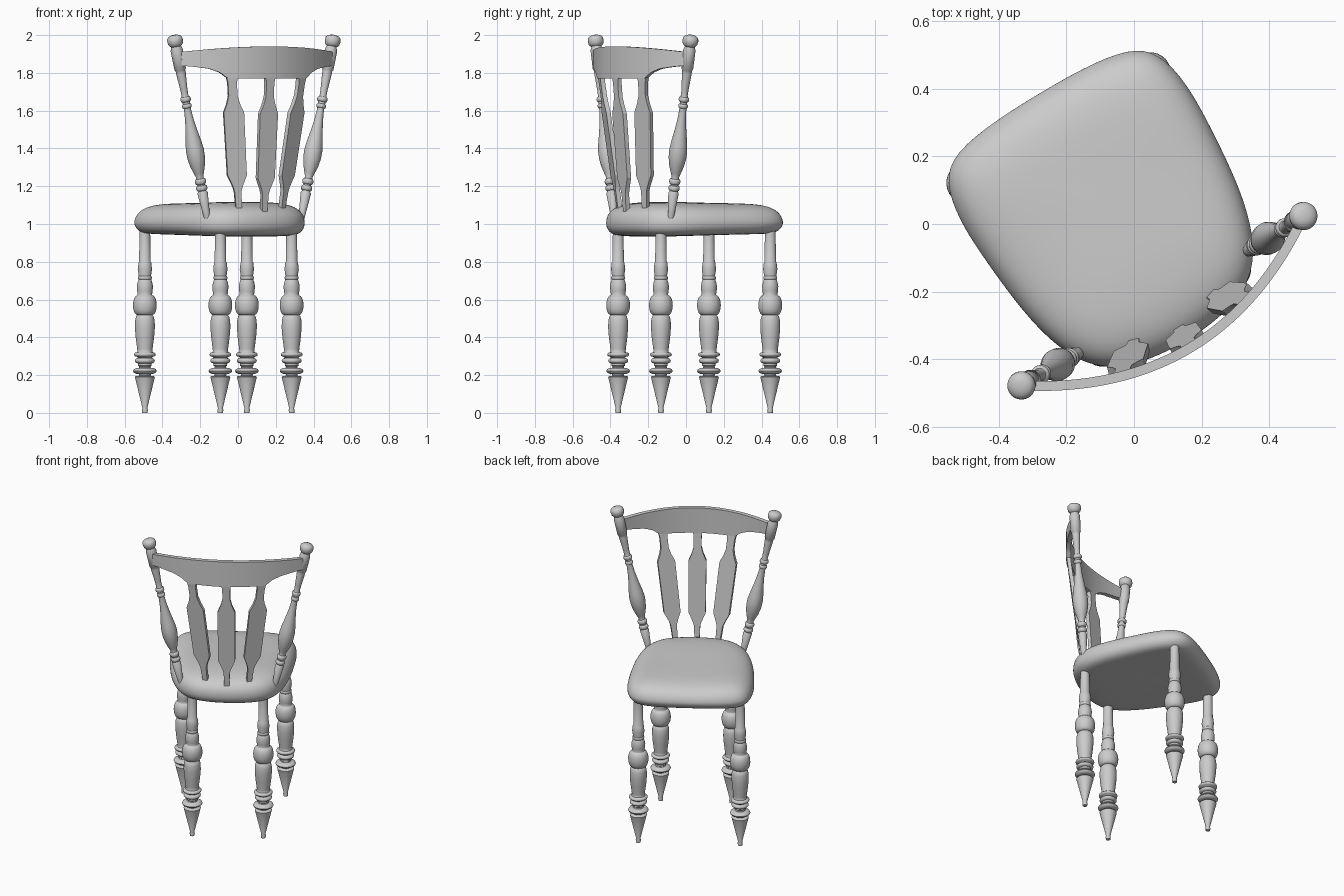
import bpy, math
from mathutils import Vector, Matrix

if "Cube" in bpy.data.objects:
    bpy.data.objects.remove(bpy.data.objects["Cube"])

# Chair is turned about z; parts are built in the chair's own frame (x across, +y = seat front)
TURN = Matrix.Rotation(math.radians(31), 4, 'Z') @ Matrix.Translation((-0.045, 0, 0))


def make(name, verts, faces, angle=35, subsurf=0):
    me = bpy.data.meshes.new(name)
    me.from_pydata([TURN @ Vector(v) for v in verts], [], faces)
    ob = bpy.data.objects.new(name, me)
    bpy.context.collection.objects.link(ob)
    if subsurf:
        m = ob.modifiers.new("round", 'SUBSURF')
        m.levels = m.render_levels = subsurf
    bpy.ops.object.select_all(action='DESELECT')
    ob.select_set(True)
    bpy.context.view_layer.objects.active = ob
    bpy.ops.object.shade_smooth_by_angle(angle=math.radians(angle))
    return ob


def loft(rings):
    """Join equal-length closed rings, capping both ends."""
    n = len(rings[0])
    verts = [p for r in rings for p in r]
    faces = [(i*n+j, i*n+(j+1) % n, (i+1)*n+(j+1) % n, (i+1)*n+j)
             for i in range(len(rings)-1) for j in range(n)]
    faces.append(tuple(range(n))[::-1])
    faces.append(tuple((len(rings)-1)*n+j for j in range(n)))
    return verts, faces


def turned(name, profile, base, top, n=28):
    """Turned spindle: profile is (height, radius), axis runs base to top."""
    base, top = Vector(base), Vector(top)
    d = (top-base)/(top.z-base.z)
    q = Vector((0, 0, 1)).rotation_difference(d)
    rings = []
    for z, r in profile:
        c = base+d*(z-base.z)
        rings.append([c+q @ Vector((r*math.cos(2*math.pi*k/n), r*math.sin(2*math.pi*k/n), 0))
                      for k in range(n)])
    return make(name, *loft(rings), angle=50)


def bead(z, h, r, core, n=6):
    """Rounded bead of height h on a core radius."""
    return [(z-h/2*math.cos(math.pi*i/n), core+(r-core)*math.sin(math.pi*i/n)) for i in range(n+1)]


# Seat: rounded outline lofted through a cushion edge
half = [(0, .477), (.15, .475), (.305, .455), (.372, .395), (.393, .28), (.391, .17),
        (.376, -.02), (.352, -.15), (.308, -.265), (.228, -.34), (.12, -.37), (0, -.38)]
outline = [(-x, y) for x, y in half] + half[-2:0:-1]
centre = Vector((0, .06))
rings = []
for inset, z in [(.30, .938), (.16, .938), (.07, .94), (.025, .952), (0, .985), (0, 1.022),
                 (.016, 1.058), (.055, 1.088), (.12, 1.105), (.20, 1.111), (.30, 1.113)]:
    ring = []
    for x, y in outline:
        p = Vector((x, y))-centre
        p = centre+p*(1-inset/p.length)
        tilt = (.016*(y+.1) if z < 1 else -.01*(y-.1))
        ring.append((p.x, p.y, z+tilt))
    rings.append(ring)
make("seat", *loft(rings), angle=180, subsurf=2)

# Legs: vertical turned posts with ball, vase, rings and cone foot
leg = ([(0, .014), (.015, .016), (.025, .013), (.19, .053), (.195, .048), (.197, .03)]
       + bead(.222, .034, .063, .032) + [(.245, .03), (.25, .036)]
       + bead(.276, .028, .053, .036) + bead(.309, .024, .058, .042)
       + [(.325, .040), (.34, .041), (.40, .049), (.45, .053), (.49, .052), (.512, .046), (.516, .042)]
       + bead(.57, .104, .063, .040, 10)
       + [(.626, .038), (.645, .041), (.67, .043), (.69, .039), (.705, .034)]
       + bead(.715, .018, .037, .033)
       + [(.728, .033), (.76, .038), (.795, .034), (.80, .031), (.97, .028)])
for side, sx in (("left", -1), ("right", 1)):
    for end, x, y in (("front", .315, .358), ("rear", .22, -.26)):
        turned(f"{end}_leg_{side}", leg, (sx*x, y, 0), (sx*x, y, 1))

# Back posts: splayed turned spindles with finials
post = ([(1.03, .016), (1.165, .028), (1.172, .022)]
        + bead(1.19, .028, .030, .021) + bead(1.225, .03, .030, .021)
        + [(1.25, .020), (1.27, .027), (1.31, .040), (1.35, .047), (1.39, .048), (1.43, .043),
           (1.49, .032), (1.55, .023), (1.60, .019)]
        + bead(1.625, .022, .026, .019) + bead(1.66, .026, .028, .02)
        + [(1.68, .018), (1.71, .019), (1.80, .026), (1.815, .026), (1.82, .031), (1.92, .033),
           (1.94, .026), (1.944, .032), (1.953, .039), (1.97, .042), (1.985, .040), (1.995, .030), (2.0, .014)])
for side, sx in (("left", -1), ("right", 1)):
    turned(f"back_post_{side}", post, (sx*.295, -.242, 1.05), (sx*.491, -.238, 1.99))


# Crest rail: bowed board with arched lower corners
def bow(x):
    return -.40+.150*(x/.47)**2


def lower(x):
    pts = [(0, 1.77), (.24, 1.77), (.255, 1.785), (.28, 1.803), (.33, 1.822), (.40, 1.832), (.48, 1.84)]
    for (a, za), (b, zb) in zip(pts, pts[1:]):
        if abs(x) <= b:
            return za+(zb-za)*(abs(x)-a)/(b-a)


rings = []
N = 64
for i in range(N+1):
    x = -.47+.94*i/N
    nrm = Vector((-.300*x/.47**2, 1)).normalized()*.0145
    z0, z1 = lower(x), 1.94-.03*(x/.47)**2
    rings.append([(x+s*nrm.x, bow(x)+s*nrm.y, z) for s, z in ((-1, z0), (1, z0), (1, z1), (-1, z1))])
make("crest_rail", *loft(rings))

# Back slats: flat paddle shapes between seat and rail
shape = [(0, .014), (.17, .019), (.20, .025), (.285, .052), (.74, .055), (.80, .036),
         (.86, .024), (.95, .024), (1, .030)]


def slat(name, bottom, top, deg):
    bottom, top = Vector(bottom), Vector(top)
    t = math.radians(deg)
    ax, nr = Vector((math.cos(t), math.sin(t), 0)), Vector((-math.sin(t), math.cos(t), 0))*.012
    rings = []
    for f, w in shape:
        c = bottom.lerp(top, f)
        rings.append([c-ax*w-nr, c+ax*w-nr, c+ax*w+nr, c-ax*w+nr])
    make(name, *loft(rings), angle=15)


slat("back_slat_centre", (0, -.337, 1.03), (0, -.40, 1.78), 0)
slat("back_slat_left", (-.13, -.30, 1.05), (-.215, -.368, 1.78), -18)
slat("back_slat_right", (.13, -.30, 1.05), (.215, -.368, 1.78), 18)
